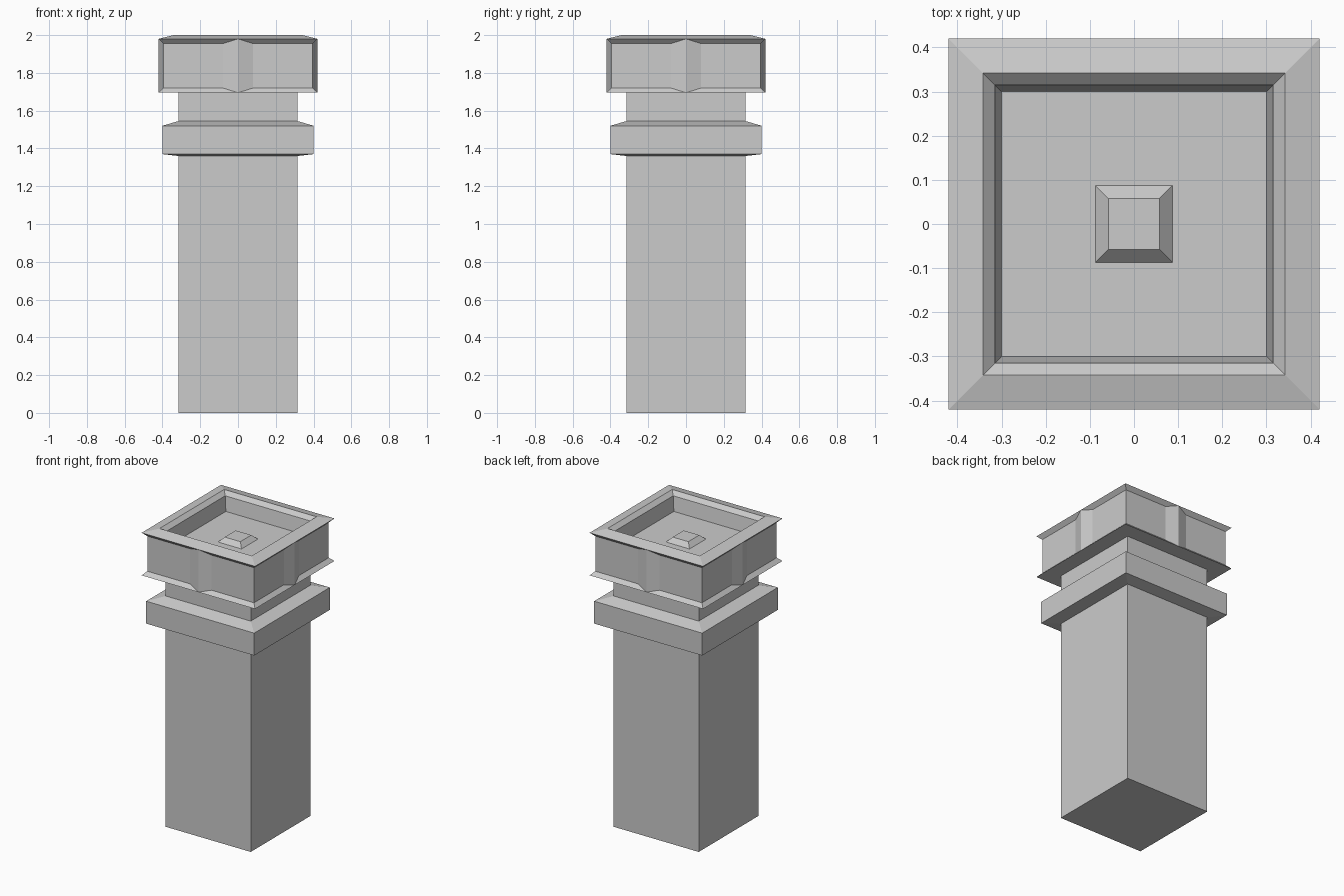
import bpy, bmesh
from mathutils import Matrix
from math import pi

if "Cube" in bpy.data.objects:
    bpy.data.objects.remove(bpy.data.objects["Cube"])


def finish(name, bm):
    mesh = bpy.data.meshes.new(name)
    bm.to_mesh(mesh)
    bm.free()
    obj = bpy.data.objects.new(name, mesh)
    bpy.context.collection.objects.link(obj)
    return obj


def square_stack(name, profile, cap_bottom=False, cap_top=False):
    """Join square rings given as (half width, height), bottom to top."""
    bm = bmesh.new()
    rings = [[bm.verts.new((sx * r, sy * r, z))
              for sx, sy in ((-1, -1), (1, -1), (1, 1), (-1, 1))]
             for r, z in profile]
    for a, b in zip(rings, rings[1:]):
        for i in range(4):
            j = (i + 1) % 4
            bm.faces.new((a[i], a[j], b[j], b[i]))
    if cap_bottom:
        bm.faces.new(rings[0][::-1])
    if cap_top:
        bm.faces.new(rings[-1])
    return finish(name, bm)


# Square shaft with collar and neck
square_stack("shaft_and_collar", [
    (0.315, 0), (0.315, 1.36), (0.40, 1.37), (0.40, 1.52),
    (0.315, 1.545), (0.315, 1.695)], cap_bottom=True)

# Flared head with a sunken well on top
square_stack("head", [
    (0.315, 1.695), (0.42, 1.695), (0.395, 1.72), (0.395, 1.955),
    (0.42, 1.98), (0.342, 2.0), (0.315, 1.975), (0.30, 1.88)], cap_top=True)

# Small raised block in the middle of the well
square_stack("well_block", [(0.087, 1.88), (0.058, 1.91)], cap_top=True)

# Pointed rib in the middle of each head side
for k, side in enumerate(("front", "right", "back", "left")):
    bm = bmesh.new()
    low, high = (bm.verts.new((0, -0.42, z)) for z in (1.695, 1.98))
    for s in (-1, 1):
        a = bm.verts.new((s * 0.08, -0.395, 1.72))
        b = bm.verts.new((s * 0.08, -0.395, 1.955))
        bm.faces.new((low, a, b, high) if s > 0 else (a, low, high, b))
    bm.transform(Matrix.Rotation(k * pi / 2, 4, 'Z'))
    finish(side + "_rib", bm)
